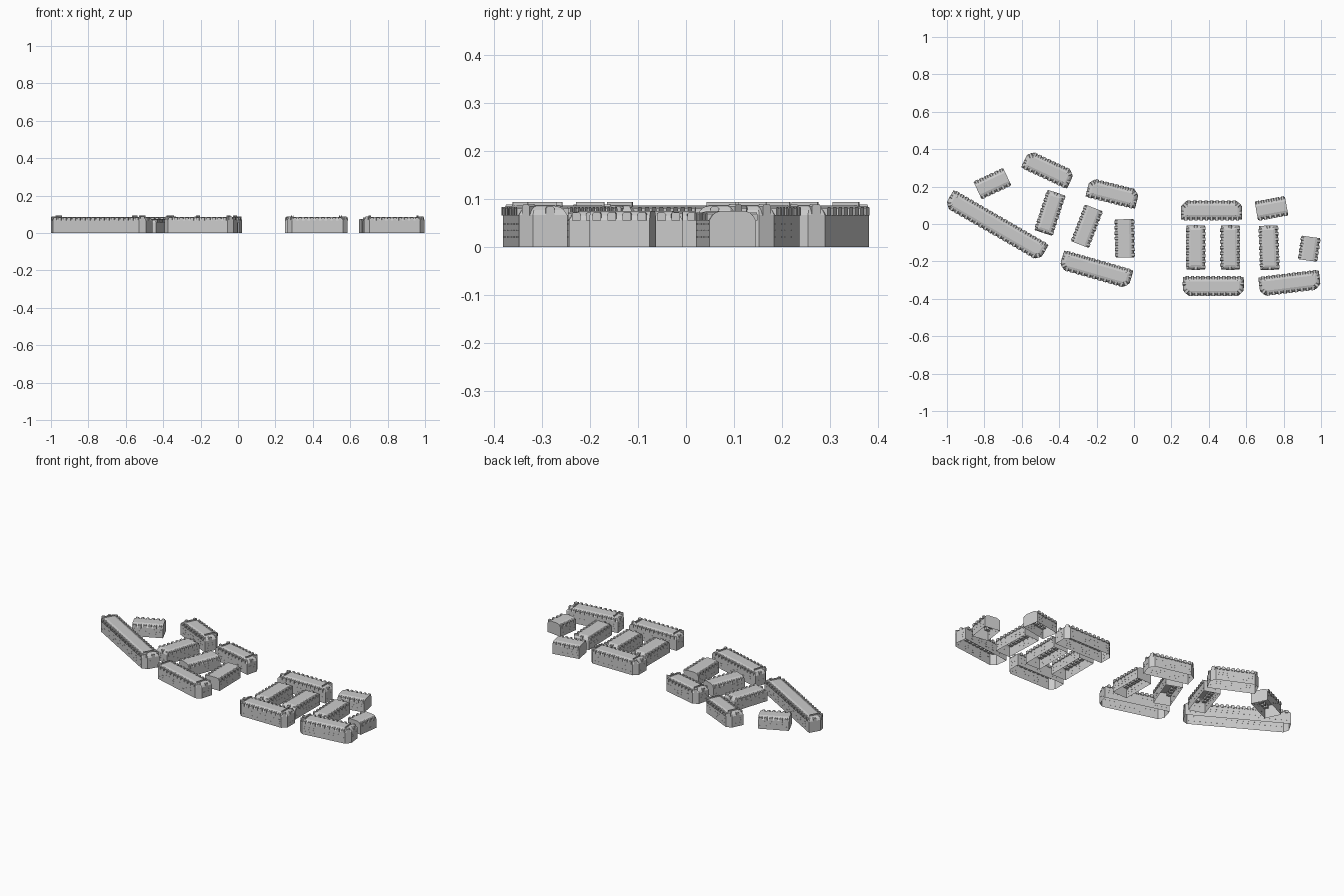
import bpy, bmesh
from math import radians, pi
from mathutils import Matrix, Vector

if "Cube" in bpy.data.objects:
    bpy.data.objects.remove(bpy.data.objects["Cube"])

W = 0.098          # body width of every wing
STEP = 0.029       # window bay spacing


def footprint(hl, hw, c):
    """Rectangle, optionally with the two street-side (-y) corners cut."""
    if c <= 0:
        return [(-hl, -hw), (hl, -hw), (hl, hw), (-hl, hw)]
    return [(-hl + c, -hw), (hl - c, -hw), (hl, -hw + c), (hl, hw), (-hl, hw), (-hl, -hw + c)]


def loft(bm, rings, base=True):
    rows = [[bm.verts.new(p) for p in r] for r in rings]
    n = len(rows[0])
    for a, b in zip(rows, rows[1:]):
        for i in range(n):
            j = (i + 1) % n
            bm.faces.new((a[i], a[j], b[j], b[i]))
    if base:
        bm.faces.new(rows[0][::-1])
    bm.faces.new(rows[-1])


def box(bm, m, size):
    bmesh.ops.create_cube(bm, size=1, matrix=m @ Matrix.Diagonal((*size, 1)))


def frame(x, y, ang):
    """Local frame on a wall: +x along the outward normal."""
    return Matrix.Translation((x, y, 0)) @ Matrix.Rotation(ang, 4, 'Z')


def dormer(bm, m, z, w, h, out=0.004, depth=0.024):
    prof = [(-.5, 0), (.5, 0), (.5, .8), (.32, 1), (-.32, 1), (-.5, .8)]
    loft(bm, [[m @ Vector((d, a * w, z + b * h)) for a, b in prof] for d in (-depth, out)])


def bays(length):
    n = max(1, round(length / STEP))
    return [(i - (n - 1) / 2) * length / n for i in range(n)]


def building(name, x, y, ang, L, kind):
    hl, hw = L / 2, W / 2
    eave = 0.067 if kind == 'corner' else 0.056
    c = 0.026 if kind == 'corner' else 0
    roof = [(0, 0), (0, eave), (.006, eave + .010), (.013, eave + .016), (.024, eave + .0195)]
    # walls and mansard roof in one open-bottomed shell; gable wings keep upright ends
    rings = []
    for i, z in roof:
        ex = 0 if kind == 'gable' else i
        rings.append([Vector((px, py, z)) for px, py in
                      footprint(hl - ex, hw - i, c - .586 * i if c else 0)])
    bm = bmesh.new()
    loft(bm, rings, base=False)
    bmesh.ops.recalc_face_normals(bm, faces=bm.faces)

    # long sides: dormers and rows of windows
    floors = (.021, .035, .048)
    for s in (-1, 1):
        run = L - 2 * c if s < 0 else L - (.02 if kind != 'gable' else 0)
        for u in bays(run):
            m = frame(u, s * hw, s * pi / 2)
            dormer(bm, m, eave - .001, .018, .0175)
            for z in floors:
                box(bm, m @ Matrix.Translation((0, 0, z)), (.0012, .012, .0014))
    # end walls
    if kind != 'gable':
        for s in (-1, 1):
            m = frame(s * hl, c / 2, 0 if s > 0 else pi)
            dormer(bm, m, eave - .001, .018, .018, .001)
            for z in floors:
                for u in (-.016, .016):
                    box(bm, m @ Matrix.Translation((0, u, z)), (.0012, .012, .0014))
    # cut street corners with taller dormers, and cross walls on the roof
    if c:
        for s in (-1, 1):
            k = frame(s * (hl - c / 2), -hw + c / 2, -pi / 4 if s > 0 else -3 * pi / 4)
            dormer(bm, k, eave - .001, .02, .023, .001, .02)
            box(bm, Matrix.Translation((s * (hl - .034), 0, eave + .014)), (.005, .06, .026))
    me = bpy.data.meshes.new(name)
    for f in bm.faces:
        f.smooth = False
    bm.to_mesh(me)
    bm.free()
    ob = bpy.data.objects.new(name, me)
    bpy.context.collection.objects.link(ob)
    ob.location = (x, y, 0)
    ob.rotation_euler = (0, 0, radians(ang))


PLAN = [
    # west block
    ('west_long_terrace', -.735, -.008, -30, .585, 'corner'),
    ('west_front_terrace', -.202, -.243, -16, .384, 'corner'),
    ('west_back_terrace', -.46, .291, 155, .27, 'corner'),
    ('centre_back_terrace', -.115, .163, 166, .272, 'corner'),
    ('west_inner_wing', -.45, .06, 72, .226, 'hip'),
    ('centre_inner_wing', -.252, -.012, 69, .21, 'gable'),
    ('east_inner_wing', -.05, -.077, 91, .205, 'gable'),
    ('west_garden_wing', -.757, .216, 25, .175, 'gable'),
    # east block
    ('east_back_terrace', .415, .073, 180, .325, 'corner'),
    ('east_front_terrace', .424, -.332, 0, .325, 'corner'),
    ('far_front_terrace', .832, -.316, 7, .325, 'corner'),
    ('court_wing_left', .33, -.126, 90, .237, 'hip'),
    ('court_wing_middle', .514, -.126, 90, .237, 'hip'),
    ('court_wing_right', .722, -.127, 92, .237, 'hip'),
    ('far_back_wing', .735, .083, 10, .164, 'gable'),
    ('far_side_wing', .937, -.132, 82, .127, 'gable'),
]
for row in PLAN:
    building(*row)
